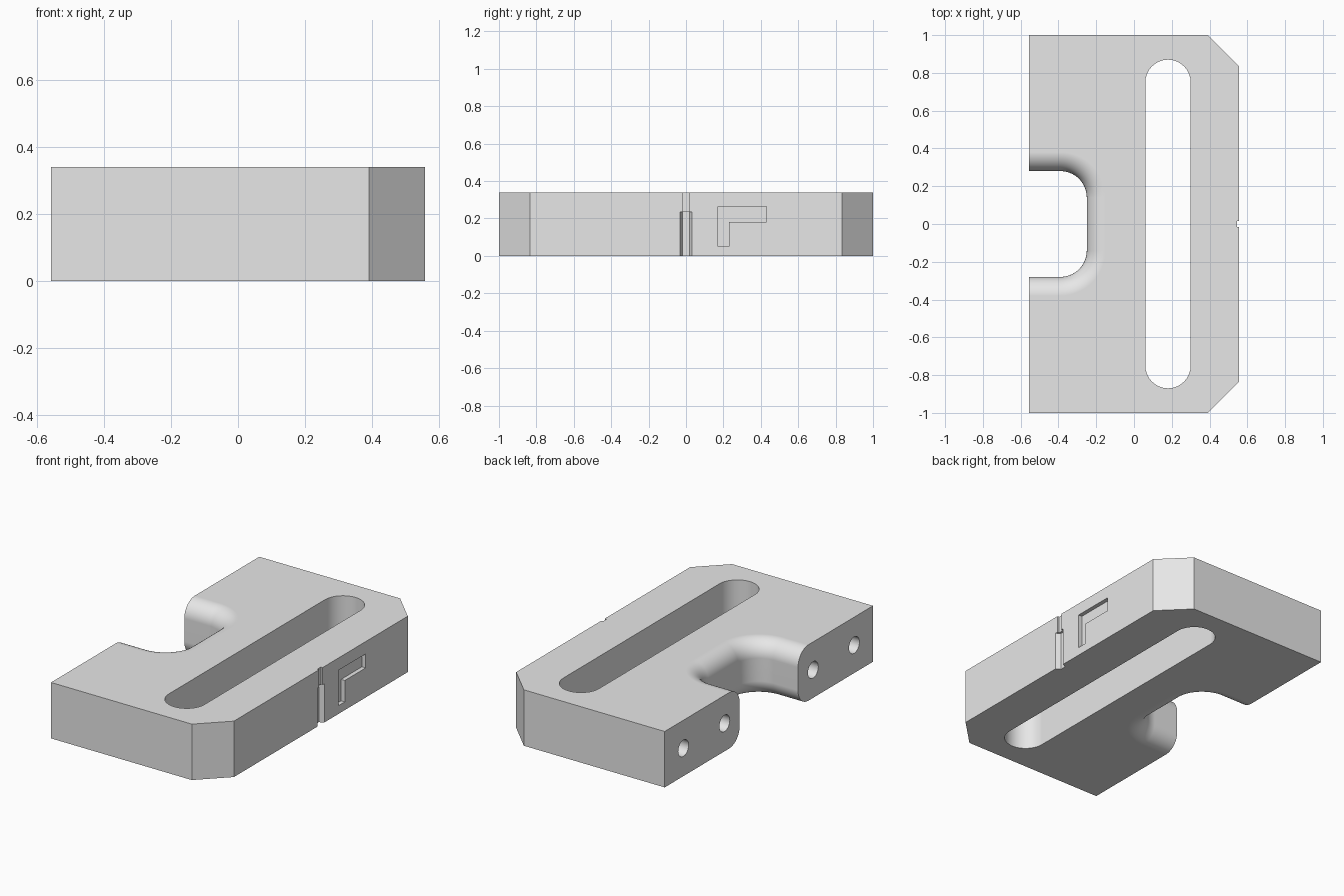
import bpy, bmesh
from math import sin, cos, radians

cube = bpy.data.objects.get("Cube")
if cube:
    bpy.data.objects.remove(cube, do_unlink=True)

SIDE, LENGTH, HEIGHT = 0.557, 1.0, 0.34   # half width, half length, thickness
MOUTH = 0.28                              # half width of the side notch

grey = bpy.data.materials.new("plain grey")
grey.use_nodes = True
grey.diffuse_color = (0.8, 0.8, 0.8, 1)
grey.node_tree.nodes["Principled BSDF"].inputs["Base Color"].default_value = (0.8, 0.8, 0.8, 1)


def arc(cx, cy, r, start, end, steps=16):
    angles = [radians(start + (end - start) * i / steps) for i in range(steps + 1)]
    return [(cx + r * cos(a), cy + r * sin(a)) for a in angles]


def prism(name, outline, low, high, axis="z", fillet=None):
    """Extrude an outline along z (points are x, y) or x (points are y, z)."""
    place = (lambda a, b, n: (a, b, n)) if axis == "z" else (lambda a, b, n: (n, a, b))
    bm = bmesh.new()
    base = bm.faces.new([bm.verts.new(place(a, b, low)) for a, b in outline])
    top = [bm.verts.new(place(a, b, high)) for a, b in outline]
    bottom = list(base.verts)
    bm.faces.new(top)
    for i in range(len(top)):
        j = (i + 1) % len(top)
        bm.faces.new([bottom[i], bottom[j], top[j], top[i]])
    bmesh.ops.recalc_face_normals(bm, faces=bm.faces)
    if fillet:
        edges = [e for e in bm.edges if fillet(*e.verts)]
        bmesh.ops.bevel(bm, geom=edges, offset=0.1, segments=10, profile=0.5,
                        affect="EDGES", clamp_overlap=False)
    mesh = bpy.data.meshes.new(name)
    bm.to_mesh(mesh)
    bm.free()
    mesh.materials.append(grey)
    obj = bpy.data.objects.new(name, mesh)
    bpy.context.collection.objects.link(obj)
    return obj


def notch_rim(a, b):
    inside = all(abs(v.co.y) < MOUTH + 0.001 and v.co.x < 0 for v in (a, b))
    return inside and abs(a.co.z - b.co.z) < 0.001


# Plate with two chamfered corners and a rounded notch in one long side
outline = [(-SIDE, -LENGTH), (0.39, -LENGTH), (SIDE, -0.835),
           (SIDE, 0.835), (0.39, LENGTH), (-SIDE, LENGTH), (-SIDE, MOUTH)]
outline += arc(-0.39, 0.14, 0.14, 90, 0) + arc(-0.39, -0.14, 0.14, 0, -90)
outline += [(-SIDE, -MOUTH)]
plate = prism("plate", outline, 0, HEIGHT, fillet=notch_rim)

# Long through slot
slot = arc(0.18, 0.75, 0.12, 0, 180) + arc(0.18, -0.75, 0.12, 180, 360)
cutters = [prism("slot_cutter", slot, -0.1, 0.5)]

# Four blind holes in the ends of the arms
for y in (-0.82, -0.425, 0.425, 0.82):
    cutters.append(prism("hole_cutter", arc(y, HEIGHT / 2, 0.05, 0, 345, 23),
                         -0.7, -0.26, axis="x"))

# Centre groove: shallow above, wider with sloping walls below
cutters.append(prism("upper_groove_cutter",
                     [(0.545, -0.017), (0.6, -0.017), (0.6, 0.017), (0.545, 0.017)], 0.2, 0.4))
half = [(0.6, 0.033), (SIDE, 0.033), (0.53, 0.019)]
cutters.append(prism("lower_groove_cutter",
                     half + [(x, -y) for x, y in reversed(half)], -0.1, 0.235))

# Angled recess in the long side
recess = [(0.17, 0.05), (0.23, 0.05), (0.23, 0.18), (0.43, 0.18), (0.43, 0.265), (0.17, 0.265)]
cutters.append(prism("recess_cutter", recess, 0.532, 0.6, axis="x"))

# Cut everything out of the plate
bpy.ops.object.select_all(action="DESELECT")
bpy.context.view_layer.objects.active = plate
plate.select_set(True)
for cutter in cutters:
    cutter.hide_render = True
    cut = plate.modifiers.new("cut", "BOOLEAN")
    cut.operation, cut.solver, cut.object = "DIFFERENCE", "EXACT", cutter
    bpy.ops.object.modifier_apply(modifier=cut.name)
    bpy.data.objects.remove(cutter, do_unlink=True)

# Smooth curves, crisp edges and level flat faces
bpy.ops.object.shade_smooth_by_angle(angle=radians(30))
level = plate.modifiers.new("level_normals", "WEIGHTED_NORMAL")
level.keep_sharp = True
